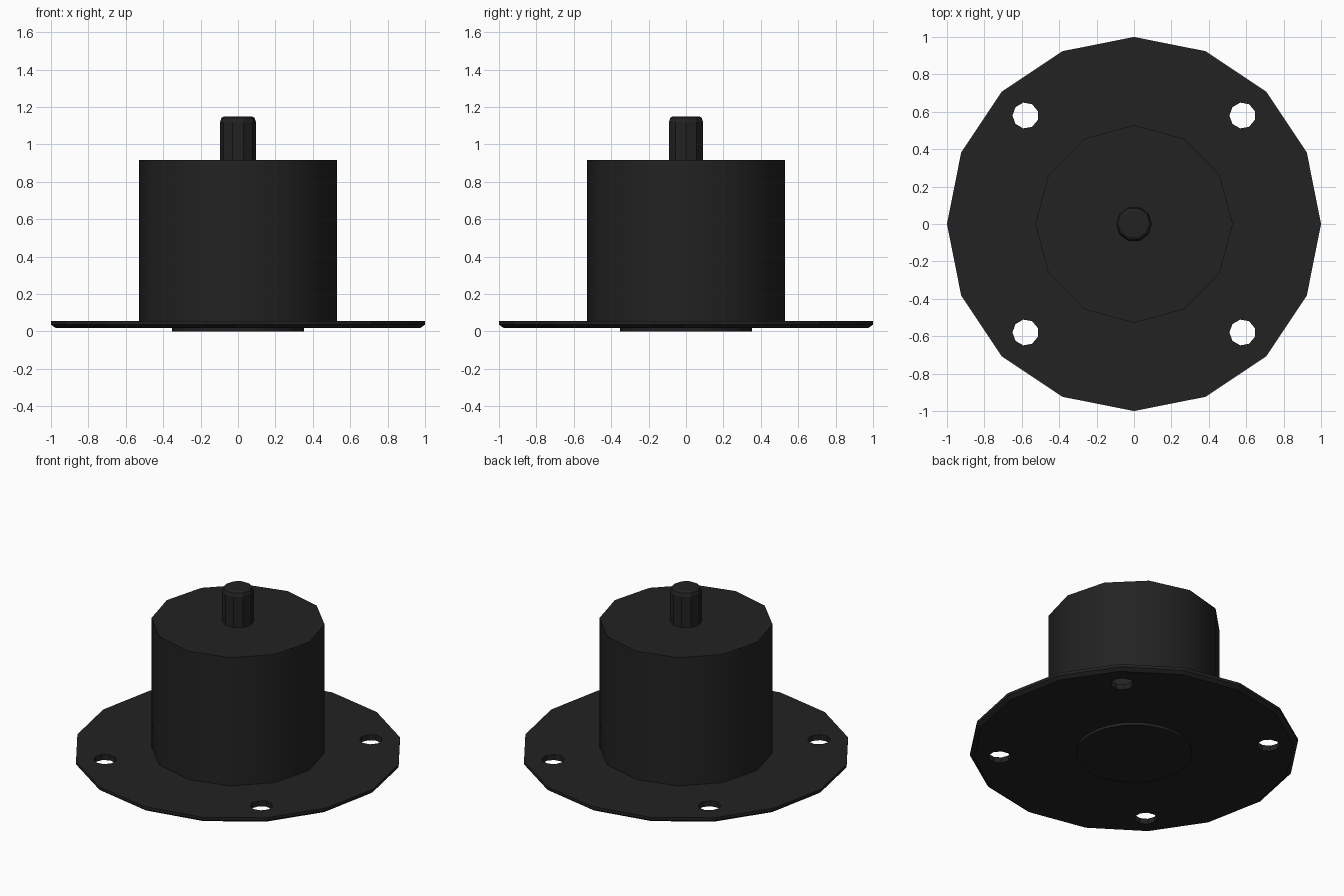
import bpy, bmesh
from math import pi, cos, sin, radians

cube = bpy.data.objects.get("Cube")
if cube:
    bpy.data.objects.remove(cube, do_unlink=True)

# One dark rubber colour for the whole mount
rubber = bpy.data.materials.new("black_rubber")
rubber.use_nodes = True
colour = (0.016, 0.016, 0.016, 1)
rubber.diffuse_color = colour
rubber.node_tree.nodes["Principled BSDF"].inputs["Base Color"].default_value = colour


def lathe(name, profile, sides, start=0.0, centre=(0, 0), smooth=None):
    """Closed solid of stacked rings; profile is (radius, z) from bottom to top."""
    bm = bmesh.new()
    rings = []
    for r, z in profile:
        angles = [start + 2 * pi * i / sides for i in range(sides)]
        rings.append([bm.verts.new((centre[0] + r * cos(a), centre[1] + r * sin(a), z))
                      for a in angles])
    bm.faces.new(rings[0][::-1])
    bm.faces.new(rings[-1])
    for low, high in zip(rings, rings[1:]):
        for i in range(sides):
            j = (i + 1) % sides
            bm.faces.new((low[i], low[j], high[j], high[i]))
    mesh = bpy.data.meshes.new(name)
    bm.to_mesh(mesh)
    bm.free()
    mesh.materials.append(rubber)
    obj = bpy.data.objects.new(name, mesh)
    bpy.context.collection.objects.link(obj)
    if smooth:
        bpy.ops.object.select_all(action='DESELECT')
        obj.select_set(True)
        bpy.context.view_layer.objects.active = obj
        bpy.ops.object.shade_smooth_by_angle(angle=radians(smooth))
    return obj


# Mounting flange with a chamfered lower rim
flange = lathe("flange", [(0.975, 0.018), (1.0, 0.036), (1.0, 0.055)], 16)

# Four bolt holes
for sx in (-1, 1):
    for sy in (-1, 1):
        cutter = lathe("bolt_hole_cutter", [(0.07, -0.1), (0.07, 0.2)], 9,
                       start=pi, centre=(0.58 * sx, 0.58 * sy))
        cutter.hide_render = True
        cutter.hide_set(True)
        hole = flange.modifiers.new("bolt_hole", 'BOOLEAN')
        hole.operation = 'DIFFERENCE'
        hole.solver = 'EXACT'
        hole.object = cutter

# Main body, top shaft and the raised pad underneath
lathe("body", [(0.528, 0.04), (0.528, 0.915)], 12, smooth=30)
lathe("shaft", [(0.096, 0.9), (0.096, 1.12), (0.088, 1.142), (0.074, 1.15)], 10)
lathe("bottom_pad", [(0.352, 0.0), (0.352, 0.03)], 32, smooth=30)
